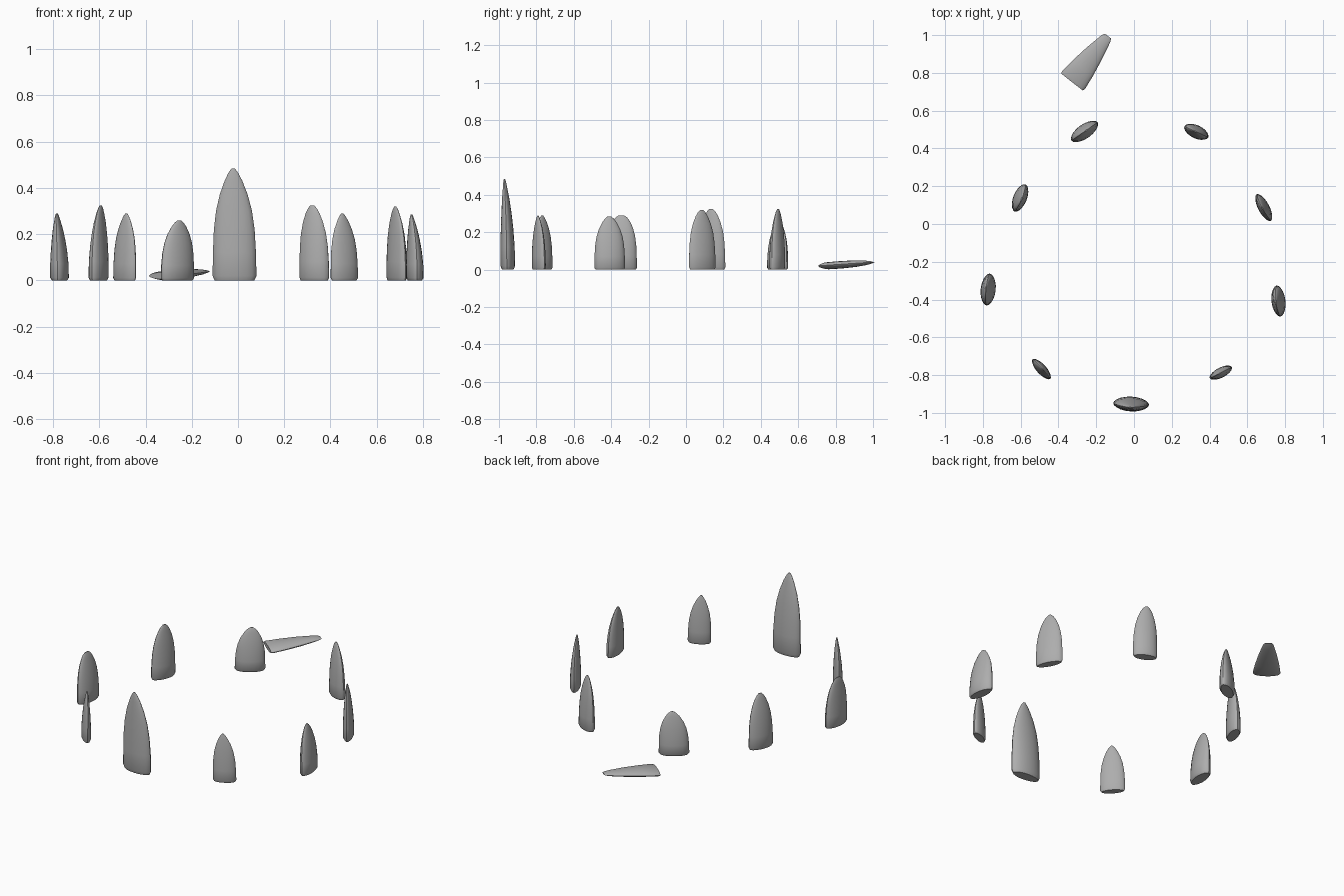
import bpy, bmesh, math
from mathutils import Matrix, Vector

cube = bpy.data.objects.get("Cube")
if cube:
    bpy.data.objects.remove(cube, do_unlink=True)

stone_grey = bpy.data.materials.new("stone grey")
stone_grey.use_nodes = True
GREY = (0.42, 0.42, 0.42, 1)
stone_grey.diffuse_color = GREY
bsdf = stone_grey.node_tree.nodes["Principled BSDF"]
bsdf.inputs["Base Color"].default_value = GREY
bsdf.inputs["Roughness"].default_value = 0.9

# profile rows: height fraction, width fraction, thickness fraction
STANDING = [(0, .9, .8), (.04, 1, 1), (.25, .98, .98), (.45, .93, .86), (.62, .82, .7),
            (.77, .63, .52), (.89, .4, .32), (.96, .22, .2), (1, .07, .08)]
FALLEN = [(0, .94, .75), (.04, 1, .95), (.3, .88, 1), (.6, .68, .9),
          (.85, .47, .6), (.96, .36, .32), (1, .26, .12)]
SIDES = 20


def make_stone(name, half_w, half_t, height, profile, matrix, tip=(0, 0), blunt=1.0):
    """Loft lens-shaped rings along z, leaning towards the tip offset."""
    bm = bmesh.new()
    rings = []
    for t, w, d in profile:
        lean = t * t
        ring = []
        for i in range(SIDES):
            a = math.tau * i / SIDES
            c, s = math.cos(a), math.sin(a)
            x = half_w * w ** blunt * c + tip[0] * lean
            y = half_t * d * s * abs(s) ** 0.12 + tip[1] * lean
            ring.append(bm.verts.new((x, y, t * height)))
        rings.append(ring)
    for low, high in zip(rings, rings[1:]):
        for i in range(SIDES):
            j = (i + 1) % SIDES
            bm.faces.new((low[i], low[j], high[j], high[i]))
    bm.faces.new(rings[0][::-1])
    bm.faces.new(rings[-1])
    bmesh.ops.recalc_face_normals(bm, faces=bm.faces)
    mesh = bpy.data.meshes.new(name)
    bm.to_mesh(mesh)
    bm.free()
    mesh.materials.append(stone_grey)
    obj = bpy.data.objects.new(name, mesh)
    bpy.context.collection.objects.link(obj)
    obj.matrix_world = matrix
    bpy.ops.object.select_all(action='DESELECT')
    obj.select_set(True)
    bpy.context.view_layer.objects.active = obj
    bpy.ops.object.shade_smooth_by_angle(angle=math.radians(40))
    return obj


# standing stones: name, x, y, turn, half width, half thickness, height, tip offset, bluntness
stones = [
    ("tall_front_stone", -.015, -.953, -3, .095, .039, .485, (-.005, -.018), 1),
    ("front_left_stone", .46, -.787, 27, .066, .027, .29, (-.01, 0), 1),
    ("left_stone", .765, -.408, 97, .083, .037, .285, (0, .015), .85),
    ("back_left_side_stone", .687, .087, 118, .08, .03, .32, (0, .008), .85),
    ("back_left_stone", .33, .488, -25, .07, .035, .325, (-.01, 0), .8),
    ("back_right_stone", -.262, .49, 35, .085, .038, .26, (.01, 0), .85),
    ("back_right_side_stone", -.603, .138, 68, .078, .036, .325, (0, -.01), .8),
    ("right_stone", -.772, -.347, 84, .085, .04, .29, (0, .012), .65),
    ("front_right_stone", -.49, -.768, -48, .07, .026, .29, (.005, .005), .95),
]
for name, x, y, turn, w, d, h, tip, blunt in stones:
    place = Matrix.Translation((x, y, 0)) @ Matrix.Rotation(math.radians(turn), 4, 'Z')
    make_stone(name, w, d, h, STANDING, place, tip, blunt)

# fallen stone lying outside the ring, its tip slightly raised
start, end = Vector((-.328, .752, .02)), Vector((-.138, .995, .039))
axis = (end - start).normalized()
side = axis.cross(Vector((0, 0, 1))).normalized()
up = axis.cross(side)
lie = Matrix((side, up, axis)).transposed().to_4x4()
make_stone("fallen_stone", .077, .02, (end - start).length, FALLEN,
           Matrix.Translation(start) @ lie)
